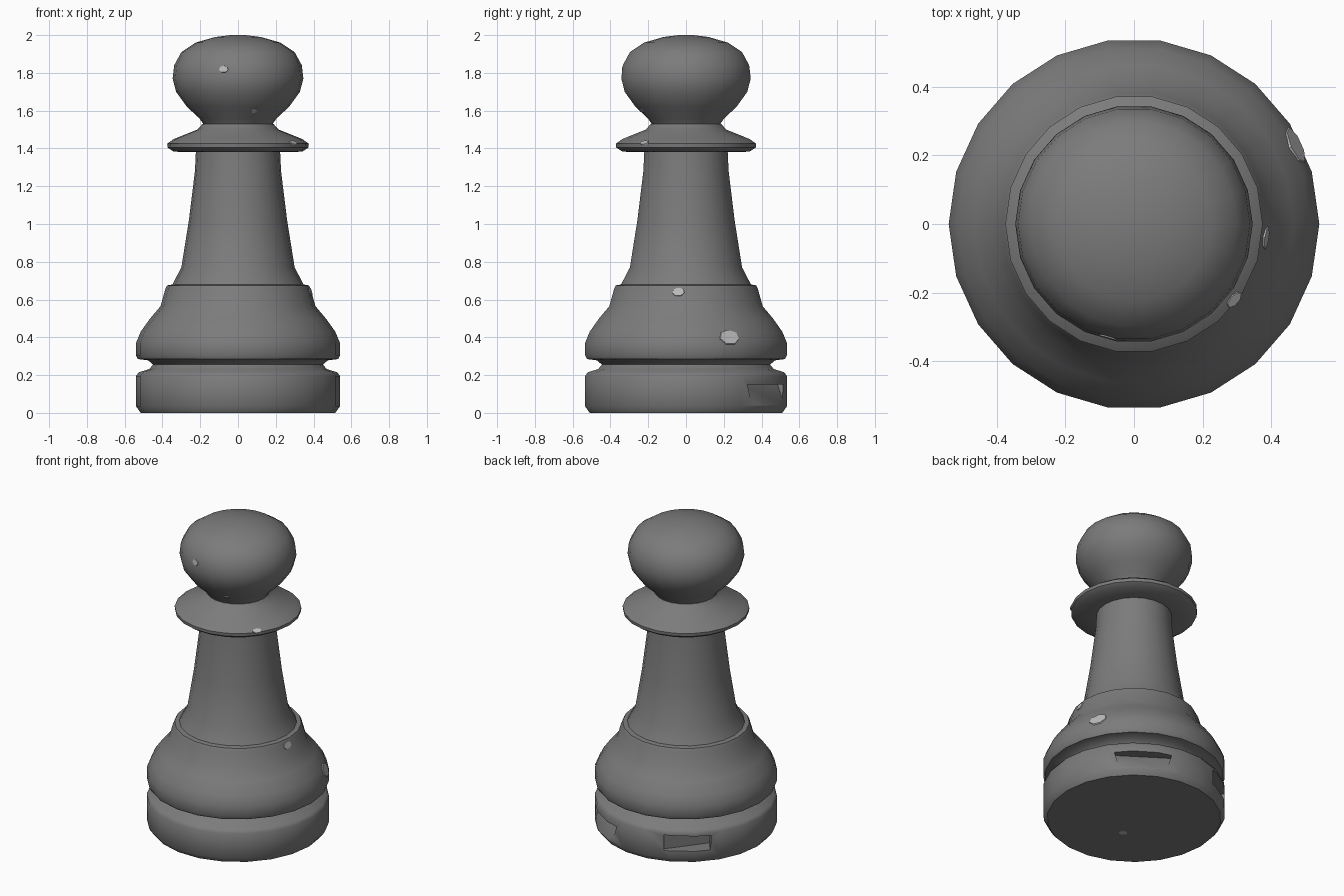
import bpy, bmesh, math
from mathutils import Vector, Matrix

SIDES = 22

cube = bpy.data.objects.get("Cube")
if cube:
    bpy.data.objects.remove(cube, do_unlink=True)


def material(name, value):
    mat = bpy.data.materials.new(name)
    mat.use_nodes = True
    colour = (value, value, value, 1)
    mat.diffuse_color = colour
    mat.node_tree.nodes["Principled BSDF"].inputs["Base Color"].default_value = colour
    return mat


DARK = material("dark grey", 0.2)
PALE = material("pale grey", 0.5)


def finish(bm, name, mat):
    bmesh.ops.recalc_face_normals(bm, faces=bm.faces)
    mesh = bpy.data.meshes.new(name)
    bm.to_mesh(mesh)
    bm.free()
    mesh.materials.append(mat)
    obj = bpy.data.objects.new(name, mesh)
    bpy.context.collection.objects.link(obj)
    return obj


def smooth(obj):
    bpy.ops.object.select_all(action="DESELECT")
    obj.select_set(True)
    bpy.context.view_layer.objects.active = obj
    bpy.ops.object.shade_smooth_by_angle(angle=math.radians(38))


def lathe(name, profile):
    """Turn (radius, height) points about the z axis into a closed solid."""
    bm = bmesh.new()
    rings = []
    for r, z in profile:
        rings.append([bm.verts.new((r * math.cos(a), r * math.sin(a), z))
                      for a in (math.tau * i / SIDES for i in range(SIDES))])
    for low, high in zip(rings, rings[1:]):
        for i in range(SIDES):
            j = (i + 1) % SIDES
            bm.faces.new((low[i], low[j], high[j], high[i]))
    bm.faces.new(rings[0][::-1])
    bm.faces.new(rings[-1])
    return finish(bm, name, DARK)


def chip(target, name, azimuth, points):
    """Cut a convex notch; points are (outward, sideways, height)."""
    bm = bmesh.new()
    turn = Matrix.Rotation(math.radians(azimuth), 4, "Z")
    for p in points:
        bm.verts.new(turn @ Vector(p))
    bmesh.ops.convex_hull(bm, input=bm.verts)
    cutter = finish(bm, name, DARK)
    cutter.hide_render = True
    cutter.hide_set(True)
    cutter.display_type = "WIRE"
    mod = target.modifiers.new(name, "BOOLEAN")
    mod.object = cutter
    mod.operation = "DIFFERENCE"
    mod.solver = "EXACT"
    return cutter


# Turned parts
base = lathe("base", [(0.515, 0), (0.54, 0.035), (0.54, 0.195), (0.525, 0.215),
                      (0.47, 0.232), (0.45, 0.255)])
belly = lathe("belly", [(0.45, 0.255), (0.475, 0.278), (0.53, 0.285), (0.54, 0.305),
                        (0.54, 0.37), (0.515, 0.43), (0.465, 0.5), (0.41, 0.565),
                        (0.385, 0.655), (0.375, 0.675), (0.345, 0.68)])
stem = lathe("stem", [(0.35, 0.675), (0.3, 0.77), (0.26, 1.02), (0.228, 1.28),
                      (0.223, 1.385)])
collar = lathe("collar", [(0.22, 1.38), (0.34, 1.383), (0.373, 1.405), (0.375, 1.425),
                          (0.34, 1.45), (0.215, 1.5), (0.188, 1.53)])
head = lathe("head", [(0.18, 1.525), (0.205, 1.56), (0.27, 1.62), (0.328, 1.7),
                      (0.346, 1.77), (0.338, 1.84), (0.3, 1.91), (0.225, 1.96),
                      (0.12, 1.99), (0.04, 2.0)])

# Notches broken out of the base
cutters = [
    chip(base, "wedge_cutter", 56,
         [(r, s, 0.15) for r in (0.47, 0.65) for s in (-0.17, 0.17)]
         + [(0.535, -0.14, 0.04), (0.535, 0.14, 0.04),
            (0.65, -0.14, 0.03), (0.65, 0.14, 0.03)]),
    chip(base, "corner_cutter", 126,
         [(0.65, s, z) for s in (-0.14, 0.14) for z in (0.08, 0.18)]
         + [(0.5, -0.14, 0.18), (0.42, 0.14, 0.17),
            (0.42, 0.13, 0.08), (0.5, -0.14, 0.08)]),
]
smooth_parts = (base, belly, stem, collar, head)
for part in smooth_parts:
    bpy.context.view_layer.objects.active = part
    for mod in list(part.modifiers):
        bpy.ops.object.modifier_apply(modifier=mod.name)
    smooth(part)
for cutter in cutters:
    bpy.data.objects.remove(cutter, do_unlink=True)


def scuff(name, part, azimuth, height, width, tall):
    """Lay a thin pale plate against the surface of a part."""
    a = math.radians(azimuth)
    out = Vector((math.cos(a), math.sin(a), 0))
    hit, spot, normal, _ = part.ray_cast(out + Vector((0, 0, height)), -out)
    if not hit:
        return
    plate(name, spot, normal, width, tall)


def plate(name, spot, normal, width, tall):
    bm = bmesh.new()
    bmesh.ops.create_cone(bm, cap_ends=True, segments=7, radius1=0.5,
                          radius2=0.46, depth=0.008)
    place = Matrix.Translation(spot) @ normal.to_track_quat("Z", "Y").to_matrix().to_4x4()
    bm.transform(place @ Matrix.Diagonal((width, tall, 1, 1)))
    finish(bm, name, PALE)


# Worn pale spots
scuff("head_scuff", head, -103, 1.82, 0.055, 0.04)
scuff("head_lower_scuff", head, -70, 1.6, 0.035, 0.035)
scuff("collar_scuff", collar, -37, 1.43, 0.06, 0.035)
scuff("ledge_scuff", belly, -6, 0.64, 0.07, 0.05)
scuff("belly_scuff", belly, 26, 0.4, 0.12, 0.09)
plate("foot_scuff", Vector((-0.057, -0.17, 0.003)), Vector((0, 0, -1)), 0.06, 0.05)
